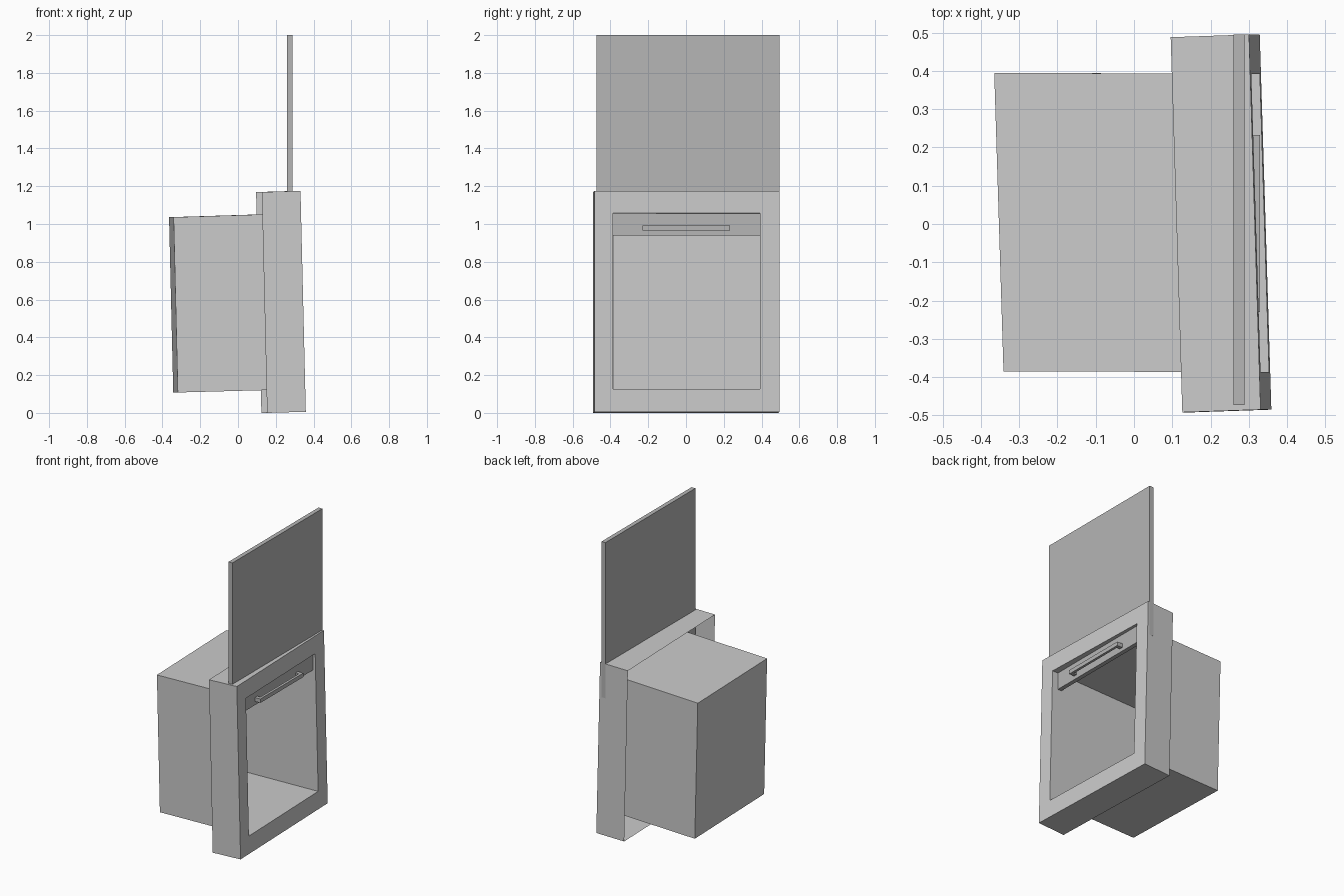
import bpy, bmesh

if "Cube" in bpy.data.objects:
    bpy.data.objects.remove(bpy.data.objects["Cube"])


def material(name, rgb):
    m = bpy.data.materials.new(name)
    m.diffuse_color = (*rgb, 1)
    m.use_nodes = True
    m.node_tree.nodes["Principled BSDF"].inputs["Base Color"].default_value = m.diffuse_color
    return m


shell_grey = material("shell_grey", (0.56, 0.56, 0.56))
door_grey = material("door_grey", (0.465, 0.465, 0.465))
pale = material("pale_back", (0.9, 0.875, 0.885))


def finish(name, bm, mat):
    bmesh.ops.recalc_face_normals(bm, faces=bm.faces)
    me = bpy.data.meshes.new(name)
    bm.to_mesh(me)
    bm.free()
    ob = bpy.data.objects.new(name, me)
    me.materials.append(mat)
    bpy.context.collection.objects.link(ob)
    return ob


def tilt_x(u, y, z):
    # the housing leans back slightly and is turned slightly
    return 0.344 + u - 0.024 * z - 0.031 * y


def rect(u, y0, y1, z0, z1):
    return [(tilt_x(u, y, z), y, z)
            for y, z in ((y0, z0), (y1, z0), (y1, z1), (y0, z1))]


def loft(name, rings, mat, cap=False):
    bm = bmesh.new()
    loops = [[bm.verts.new(p) for p in r] for r in rings]
    for a, b in zip(loops, loops[1:]):
        for i in range(4):
            j = (i + 1) % 4
            bm.faces.new((a[i], a[j], b[j], b[i]))
    if cap:
        bm.faces.new(loops[-1])
    return finish(name, bm, mat)


def add_box(bm, lo, hi):
    geo = bmesh.ops.create_cube(bm, size=1)["verts"]
    for v in geo:
        v.co = [(a + b) / 2 + c * (b - a) for a, b, c in zip(lo, hi, v.co)]


# frame: outer side walls and front plate with opening, open at the back
opening = rect(0, -0.387, 0.392, 0.126, 1.057)
frame_front = rect(0, -0.485, 0.495, 0.006, 1.175)
frame_back = rect(-0.205, -0.492, 0.488, 0.0, 1.169)
loft("front_frame", [frame_back, frame_front, opening], shell_grey)

# chamber walls running back from the opening
chamber_back = rect(-0.672, -0.385, 0.395, 0.108, 1.036)
loft("chamber_walls", [opening, chamber_back], shell_grey)

# pale back wall of the chamber
loft("chamber_back", [chamber_back], pale, cap=True)

# upright sliding door, raised
bm = bmesh.new()
add_box(bm, (0.26, -0.473, 0.94), (0.289, 0.495, 2.0))
finish("sliding_door", bm, door_grey)

# door handle: bar on two end posts
bm = bmesh.new()
add_box(bm, (0.312, -0.23, 0.965), (0.329, 0.232, 0.992))
for y in (-0.23, 0.207):
    add_box(bm, (0.287, y, 0.965), (0.313, y + 0.025, 0.992))
finish("door_handle", bm, door_grey)
